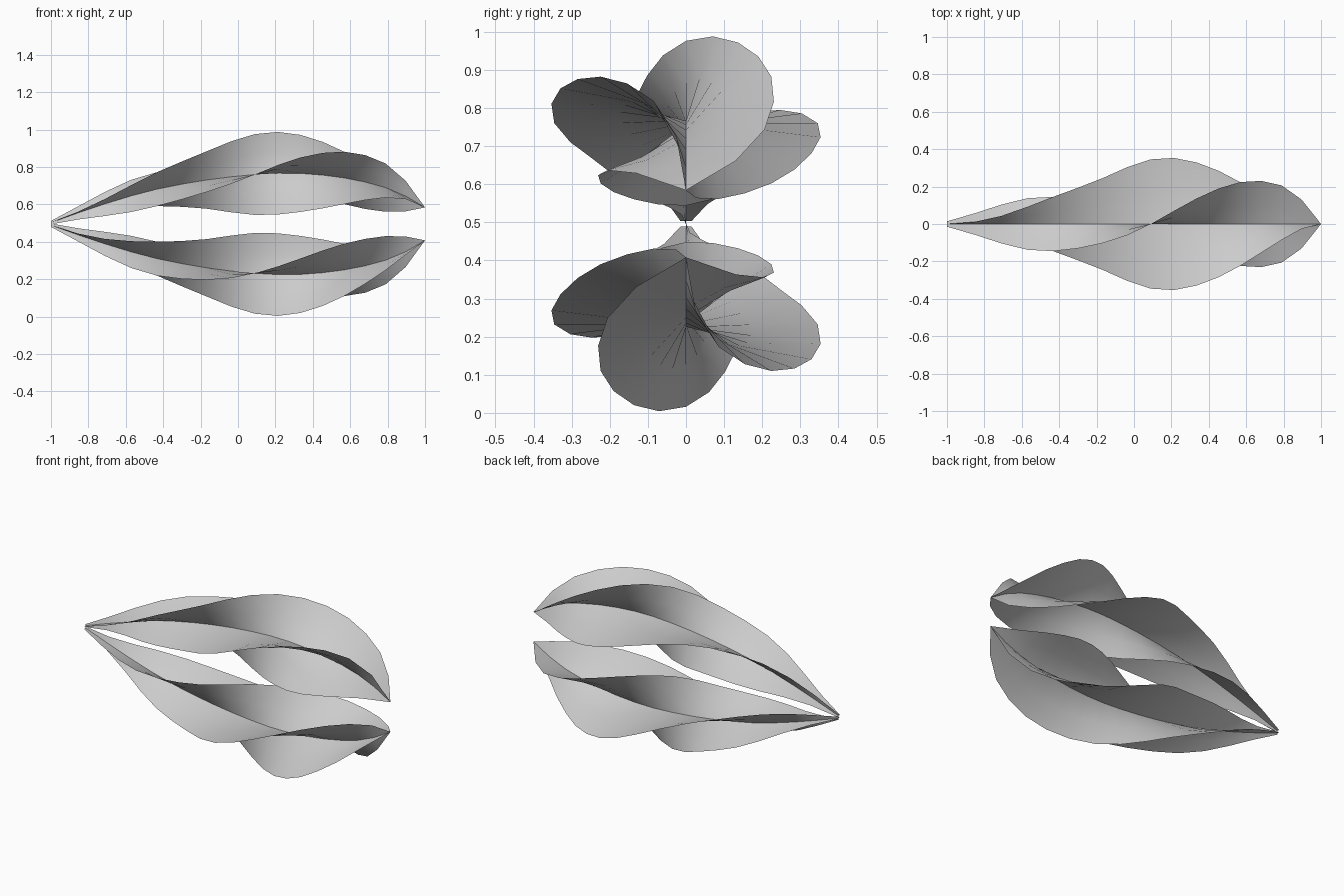
import bpy, bmesh, math

if "Cube" in bpy.data.objects:
    bpy.data.objects.remove(bpy.data.objects["Cube"])

# Profiles along the length, from the wide tip (x=1) to the narrow tip (x=-1)
SPINE_Z = [.584, .645, .69, .72, .742, .757, .766, .767, .76, .748,
           .731, .709, .682, .646, .603, .555, .503]
RADIUS = [0, .37, .62, .77, .88, .95, .99, 1, .96, .86,
          .74, .65, .57, .46, .31, .16, .04]
HALF_Y, HALF_Z, MID_Z = 0.36, 0.225, 0.496
N = len(SPINE_Z) - 1


def blade_point(k, offset, s):
    u = k / N
    a = math.pi * u + offset            # half a turn of twist
    r = RADIUS[k] * s
    return (1 - 1.64 * u - .36 * u * u,
            HALF_Y * r * math.cos(a),
            SPINE_Z[k] + HALF_Z * r * math.sin(a))


def twisted_strip(name, offset, flip):
    """Ribbon twisted about the bent spine; flip turns it half round the long axis."""
    bm = bmesh.new()
    rows = []
    for k in range(N + 1):
        row = []
        for s in (-1, -.5, 0, .5, 1):
            x, y, z = blade_point(k, offset, s)
            if flip:
                y, z = -y, 2 * MID_Z - z
            row.append(bm.verts.new((x, y, z)))
        rows.append(row)
    for a, b in zip(rows, rows[1:]):
        for i in range(4):
            bm.faces.new((a[i], a[i + 1], b[i + 1], b[i]))
    bmesh.ops.remove_doubles(bm, verts=bm.verts, dist=1e-5)
    for f in bm.faces:
        f.smooth = True
    me = bpy.data.meshes.new(name)
    bm.to_mesh(me)
    bm.free()
    bpy.context.collection.objects.link(bpy.data.objects.new(name, me))


# Two crossed ribbons give four blades per swirl
for flip, level in ((False, "upper"), (True, "lower")):
    for i in range(2):
        twisted_strip(f"{level}_blade_pair_{i + 1}", i * math.pi / 2, flip)
